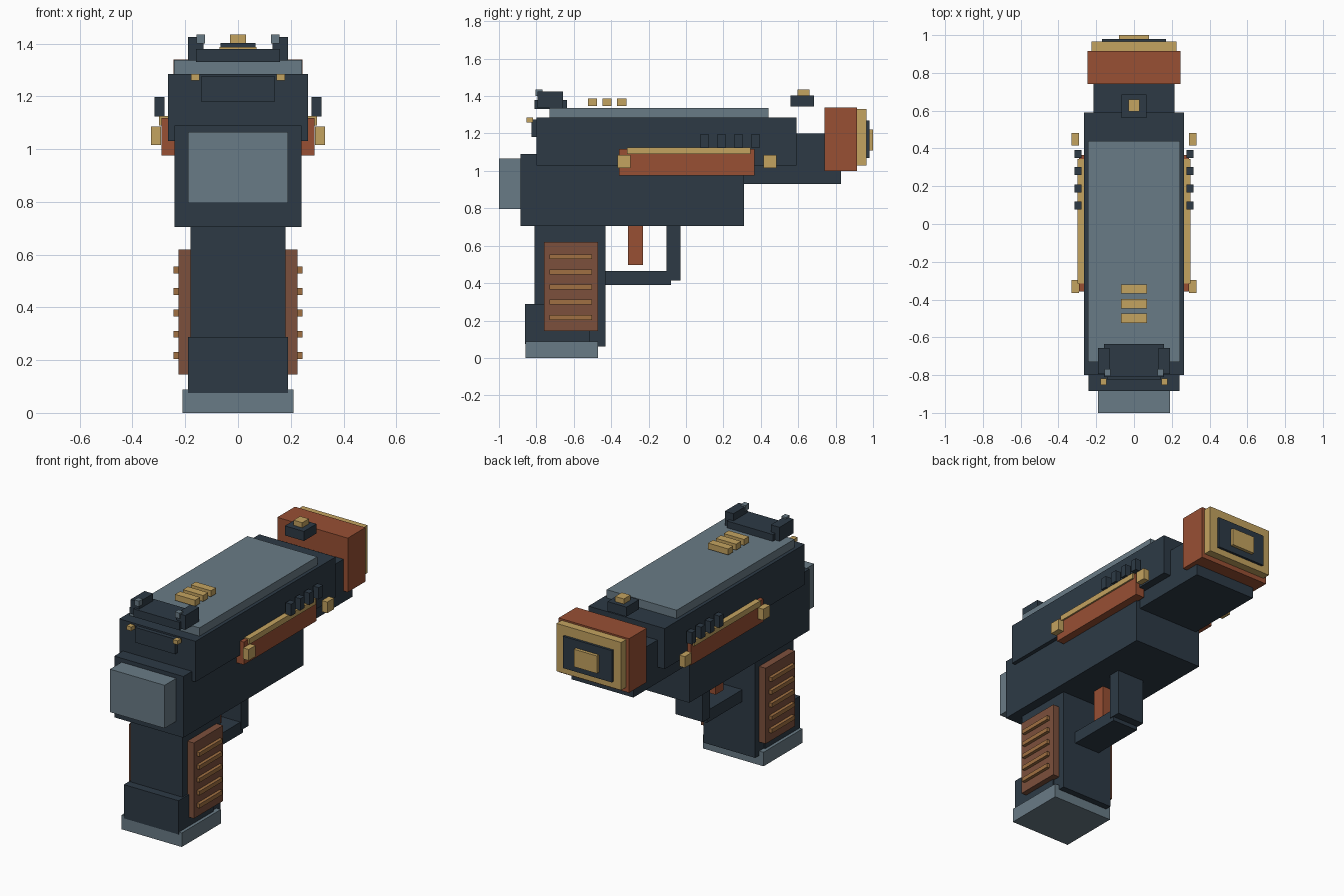
import bpy
import bmesh
from mathutils import Matrix, Vector

default_cube = bpy.data.objects.get("Cube")
if default_cube:
    bpy.data.objects.remove(default_cube, do_unlink=True)


def make_material(name, red, green, blue):
    mat = bpy.data.materials.new(name)
    mat.use_nodes = True
    colour = (red, green, blue, 1)
    mat.diffuse_color = colour
    mat.node_tree.nodes["Principled BSDF"].inputs["Base Color"].default_value = colour
    return mat


dark = make_material("dark gunmetal", .026, .042, .06)
steel = make_material("grey steel", .141, .198, .238)
rust = make_material("rust orange", .314, .08, .034)
gold = make_material("brass gold", .552, .366, .117)
brown = make_material("grip brown", .202, .08, .045)
tan = make_material("grip ridge tan", .352, .162, .054)


def box(name, mat, x, y, z):
    """Box from (low, high) ranges; a single x means a half width."""
    x = x if isinstance(x, tuple) else (-x, x)
    ranges = (x, y, z)
    centre = Vector([(low + high) / 2 for low, high in ranges])
    size = [high - low for low, high in ranges]
    bm = bmesh.new()
    bmesh.ops.create_cube(bm, size=1, matrix=Matrix.Diagonal((*size, 1)))
    mesh = bpy.data.meshes.new(name)
    bm.to_mesh(mesh)
    bm.free()
    mesh.materials.append(mat)
    obj = bpy.data.objects.new(name, mesh)
    obj.location = centre
    bpy.context.collection.objects.link(obj)
    return obj


def pair(name, mat, x, y, z):
    """Mirrored boxes on the left (+x) and right (-x) sides."""
    box("left_" + name, mat, x, y, z)
    box("right_" + name, mat, (-x[1], -x[0]), y, z)


# Body
box("receiver_frame", dark, x=.24, y=(-.885, .31), z=(.705, 1.09))
box("slide", dark, x=.265, y=(-.8, .59), z=(1.03, 1.285))
box("barrel_shroud", dark, x=.215, y=(.3, .83), z=(.93, 1.2))
box("top_plate", steel, x=.243, y=(-.73, .44), z=(1.27, 1.337))
box("rear_block", steel, x=.19, y=(-1, -.88), z=(.795, 1.065))
box("slide_back_plate", dark, x=.14, y=(-.825, -.79), z=(1.18, 1.275))
pair("rear_stud", gold, x=(.145, .178), y=(-.853, -.817), z=(1.26, 1.285))

# Muzzle, stepping out toward the back end
box("muzzle_block", rust, x=.245, y=(.74, .915), z=(1, 1.34))
box("muzzle_ring", gold, x=.225, y=(.91, .965), z=(1.03, 1.33))
box("muzzle_recess", dark, x=.17, y=(.96, .98), z=(1.07, 1.27))
box("muzzle_core", gold, x=.08, y=(.97, 1), z=(1.11, 1.22))

# Sights and top bars
box("far_sight_base", dark, x=.066, y=(.56, .685), z=(1.343, 1.403))
box("far_sight_bead", gold, x=.03, y=(.595, .66), z=(1.4, 1.435))
box("near_sight_base", dark, x=.16, y=(-.81, -.635), z=(1.33, 1.38))
pair("near_sight_ear", dark, x=(.13, .19), y=(-.795, -.657), z=(1.335, 1.425))
pair("near_sight_dot", steel, x=(.125, .157), y=(-.805, -.768), z=(1.4, 1.435))
for index in range(3):
    start = -.525 + index * .078
    box(f"top_bar_{index + 1}", gold, x=.07, y=(start, start + .05), z=(1.348, 1.386))

# Side rails, end caps and cooling fins
pair("side_rail", rust, x=(.23, .29), y=(-.357, .365), z=(.975, 1.118))
pair("rail_trim", gold, x=(.24, .3), y=(-.315, .345), z=(1.09, 1.125))
for label, start in (("near", -.365), ("far", .415)):
    pair(label + "_rail_cap", gold, x=(.292, .33), y=(start, start + .068), z=(1.015, 1.085))
for index in range(4):
    start = .077 + index * .091
    pair(f"cooling_fin_{index + 1}", dark, x=(.278, .316), y=(start, start + .042), z=(1.123, 1.197))

# Grip and magazine
box("grip_core", dark, x=.18, y=(-.81, -.43), z=(.06, .71))
box("magazine_housing", dark, x=.19, y=(-.862, -.515), z=(.075, .287))
box("magazine_base", steel, x=.21, y=(-.858, -.47), z=(0, .088))
pair("grip_panel", brown, x=(.17, .225), y=(-.76, -.47), z=(.145, .62))
for index in range(5):
    base = .204 + index * .081
    pair(f"grip_ridge_{index + 1}", tan, x=(.22, .245), y=(-.73, -.503), z=(base, base + .026))

# Trigger and guard
box("trigger", rust, x=.045, y=(-.31, -.23), z=(.497, .71))
box("guard_bottom", dark, x=.09, y=(-.435, -.08), z=(.39, .465))
box("guard_post", dark, x=.095, y=(-.105, -.03), z=(.415, .71))
